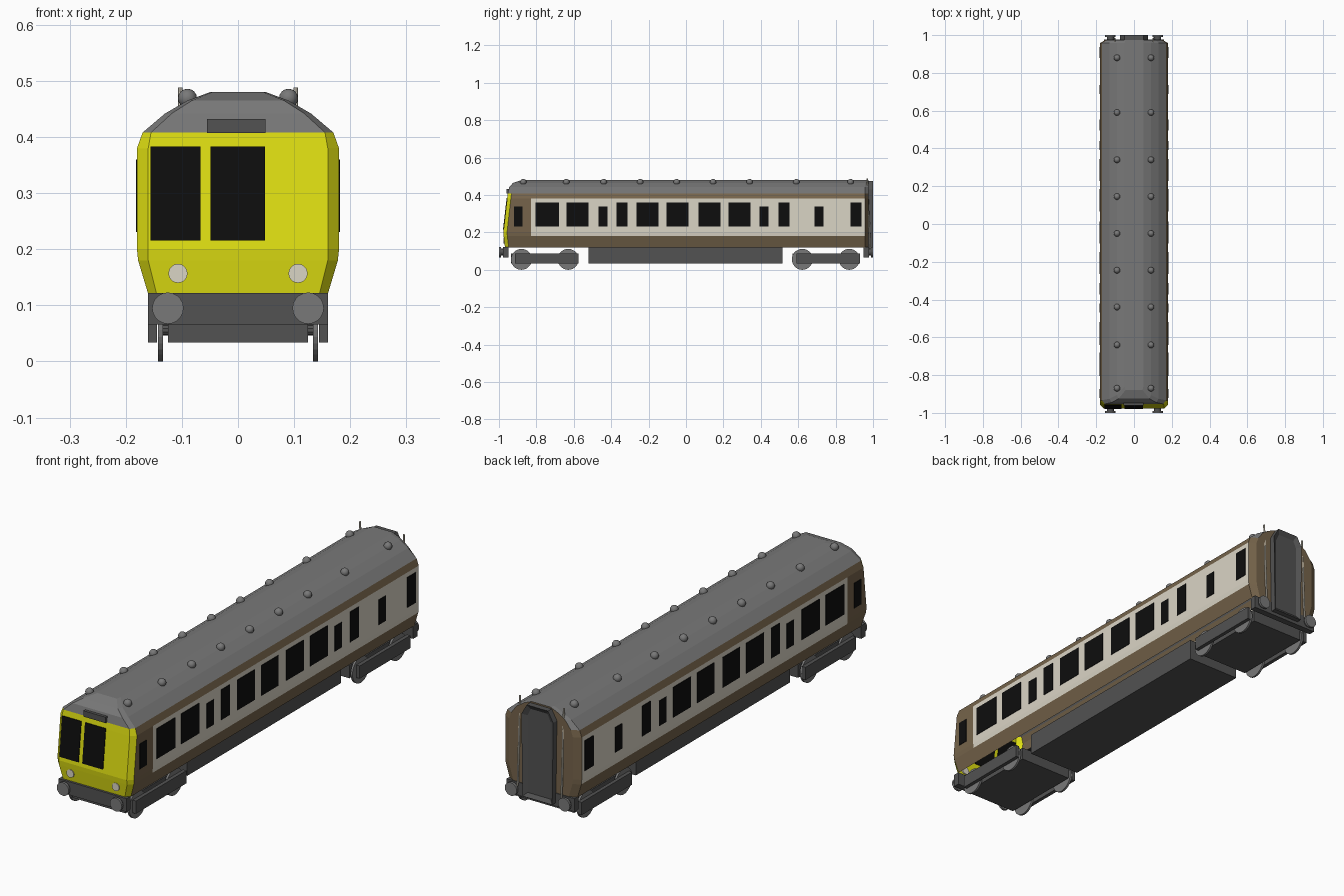
import bpy, bmesh, math
from mathutils import Vector, Matrix

if "Cube" in bpy.data.objects:
    bpy.data.objects.remove(bpy.data.objects["Cube"])


def mat(name, r, g, b):
    m = bpy.data.materials.new(name)
    m.diffuse_color = (r, g, b, 1)
    m.use_nodes = True
    m.node_tree.nodes["Principled BSDF"].inputs["Base Color"].default_value = m.diffuse_color
    return m


BROWN = mat("brown", 0.18, 0.127, 0.07)
CREAM = mat("cream", 0.70, 0.66, 0.56)
YELLOW = mat("yellow", 0.74, 0.74, 0.006)
ROOF = mat("mid_grey", 0.19, 0.19, 0.19)
DARK = mat("dark_grey", 0.085, 0.085, 0.085)
BLACK = mat("black", 0.004, 0.004, 0.004)


def finish(name, bm, *mats):
    bmesh.ops.recalc_face_normals(bm, faces=bm.faces)
    me = bpy.data.meshes.new(name)
    bm.to_mesh(me)
    bm.free()
    ob = bpy.data.objects.new(name, me)
    bpy.context.collection.objects.link(ob)
    for m in mats:
        me.materials.append(m)
    return ob


def box(name, x, y, z, m):
    bm = bmesh.new()
    c = [(a + b) / 2 for a, b in (x, y, z)]
    s = [b - a for a, b in (x, y, z)]
    bmesh.ops.create_cube(bm, size=1, matrix=Matrix.Translation(c) @ Matrix.Diagonal((*s, 1)))
    return finish(name, bm, m)


def rod(name, a, b, r, m, seg=20):
    a, b = Vector(a), Vector(b)
    bm = bmesh.new()
    rot = (b - a).to_track_quat('Z', 'Y').to_matrix().to_4x4()
    bmesh.ops.create_cone(bm, cap_ends=True, segments=seg, radius1=r, radius2=r,
                          depth=(b - a).length, matrix=Matrix.Translation((a + b) / 2) @ rot)
    return finish(name, bm, m)


# Body shell: half cross-section, and the front profile y at each of its heights
HALF = [(0.16, 0.12), (0.178, 0.18), (0.18, 0.2), (0.18, 0.38), (0.17, 0.408),
        (0.13, 0.442), (0.09, 0.465), (0.05, 0.48)]
FRONT_Y = [-0.968, -0.975, -0.977, -0.9565, -0.953, -0.945, -0.925, -0.88]
INSET = [0.015, 0.018, 0.02, 0.02, 0.015, 0.012, 0.008, 0.005]
N = len(HALF)


def ring(bm, ys, inset):
    right = [(x - d, y, z) for (x, z), y, d in zip(HALF, ys, inset)]
    pts = right + [(-x, y, z) for x, y, z in reversed(right)]
    return [bm.verts.new(p) for p in pts]


bm = bmesh.new()
flat = [0] * N
rings = [ring(bm, FRONT_Y, INSET),
         ring(bm, [y + 0.02 for y in FRONT_Y], flat),
         ring(bm, [-0.83] * N, flat),
         ring(bm, [0.958] * N, flat),
         ring(bm, [0.975] * N, [0.03] * 5 + [0.015, 0.01, 0.005])]
# material slots: 0 brown, 1 cream, 2 yellow, 3 roof; one entry per band
bands = [[2] * 4, [0] * 4, [0, 1, 1, 0], [0] * 4]
for a, b, cols in zip(rings, rings[1:], bands):
    for i in range(2 * N - 1):
        level = min(i, 2 * N - 2 - i)
        f = bm.faces.new((a[i], a[i + 1], b[i + 1], b[i]))
        f.material_index = cols[level] if level < 4 else 3
for r, low, high in ((rings[0], 2, 3), (rings[-1], 0, 0)):
    for i in range(N - 1):
        f = bm.faces.new((r[i], r[i + 1], r[2 * N - 2 - i], r[2 * N - 1 - i]))
        f.material_index = low if i < 4 else high
finish("body_shell", bm, BROWN, CREAM, YELLOW, ROOF)


# Side windows, the same on both sides
TALL = [(-0.805, -0.68), (-0.64, -0.52), (-0.372, -0.313), (-0.265, -0.147), (-0.104, 0.013),
        (0.067, 0.184), (0.227, 0.345), (0.495, 0.553), (0.88, 0.938)]
SHORT = [(-0.92, -0.873), (-0.468, -0.42), (0.392, 0.44), (0.688, 0.735)]
for s in (-1, 1):
    x = sorted((s * 0.178, s * 0.182))
    for y in TALL:
        box("side_window", x, y, (0.231, 0.36), BLACK)
    for y in SHORT:
        box("small_side_window", x, y, (0.231, 0.338), BLACK)


# Cab windows, laid on the leaning front
def lean(z):
    return -0.977 + (z - 0.2) * 0.114


for x0, x1 in ((-0.156, -0.067), (-0.049, 0.048)):
    ob = box("cab_window", (x0, x1), (-0.003, 0.003), (0.216, 0.383), BLACK)
    for v in ob.data.vertices:
        v.co.y += lean(v.co.z)

box("destination_box", (-0.055, 0.049), (-0.96, -0.935), (0.407, 0.432), DARK)

# Roof vents
for y in (0.88, 0.59, 0.34, 0.145, -0.05, -0.245, -0.44, -0.64, -0.87):
    for s in (-1, 1):
        bm = bmesh.new()
        bmesh.ops.create_uvsphere(bm, u_segments=12, v_segments=8, radius=0.017,
                                  matrix=Matrix.Translation((s * 0.09, y, 0.469)))
        for f in bm.faces:
            f.smooth = True
        finish("roof_vent", bm, ROOF)

# Underframe and buffer beams
box("underframe_box", (-0.125, 0.125), (-0.52, 0.515), (0.035, 0.125), DARK)
for e in (-1, 1):
    box("buffer_beam", (-0.16, 0.16), sorted((e * 0.95, e * 0.978)), (0.066, 0.122), DARK)
    for s in (-1, 1):
        x = s * 0.125
        rod("buffer_shank", (x, e * 0.96, 0.095), (x, e * 0.992, 0.095), 0.018, DARK)
        rod("buffer_head", (x, e * 0.99, 0.095), (x, e, 0.095), 0.028, ROOF)

# Bogies: centre block, outer side frames and wheels between them
for y0, y1, axles in ((-0.935, -0.575, (-0.88, -0.63)), (0.57, 0.93, (0.622, 0.873))):
    box("bogie_block", (-0.125, 0.125), (y0, y1), (0.034, 0.088), DARK)
    for s in (-1, 1):
        box("bogie_side_frame", sorted((s * 0.144, s * 0.16)), (y0 + 0.02, y1), (0.034, 0.088), DARK)
        for y in axles:
            rod("wheel", (s * 0.134, y, 0.056), (s * 0.143, y, 0.056), 0.056, ROOF, 28)
    for y in axles:
        rod("axle", (-0.135, y, 0.056), (0.135, y, 0.056), 0.01, DARK, 10)

# Headlights
for s in (-1, 1):
    rod("headlight", (s * 0.107, -0.965, 0.157), (s * 0.107, -0.977, 0.157), 0.017, CREAM)

# Rear gangway with a recessed arched door
bm = bmesh.new()
outer = [(0.07, 0.08), (0.075, 0.43), (0.05, 0.474)]
pts = outer + [(-x, z) for x, z in reversed(outer)]
face = bm.faces.new([bm.verts.new((x, 1.0, z)) for x, z in pts])
back = bmesh.ops.extrude_face_region(bm, geom=[face])
bmesh.ops.translate(bm, vec=(0, -0.035, 0),
                    verts=[v for v in back["geom"] if isinstance(v, bmesh.types.BMVert)])
rear = max(bm.faces, key=lambda f: f.calc_center_median().y)
bmesh.ops.inset_region(bm, faces=[rear], thickness=0.022)
bmesh.ops.translate(bm, vec=(0, -0.012, 0), verts=rear.verts)
finish("gangway", bm, DARK)

# Rear handrails
for s in (-1, 1):
    rod("rear_handrail", (s * 0.103, 0.985, 0.11), (s * 0.103, 0.968, 0.488), 0.004, CREAM, 8)
